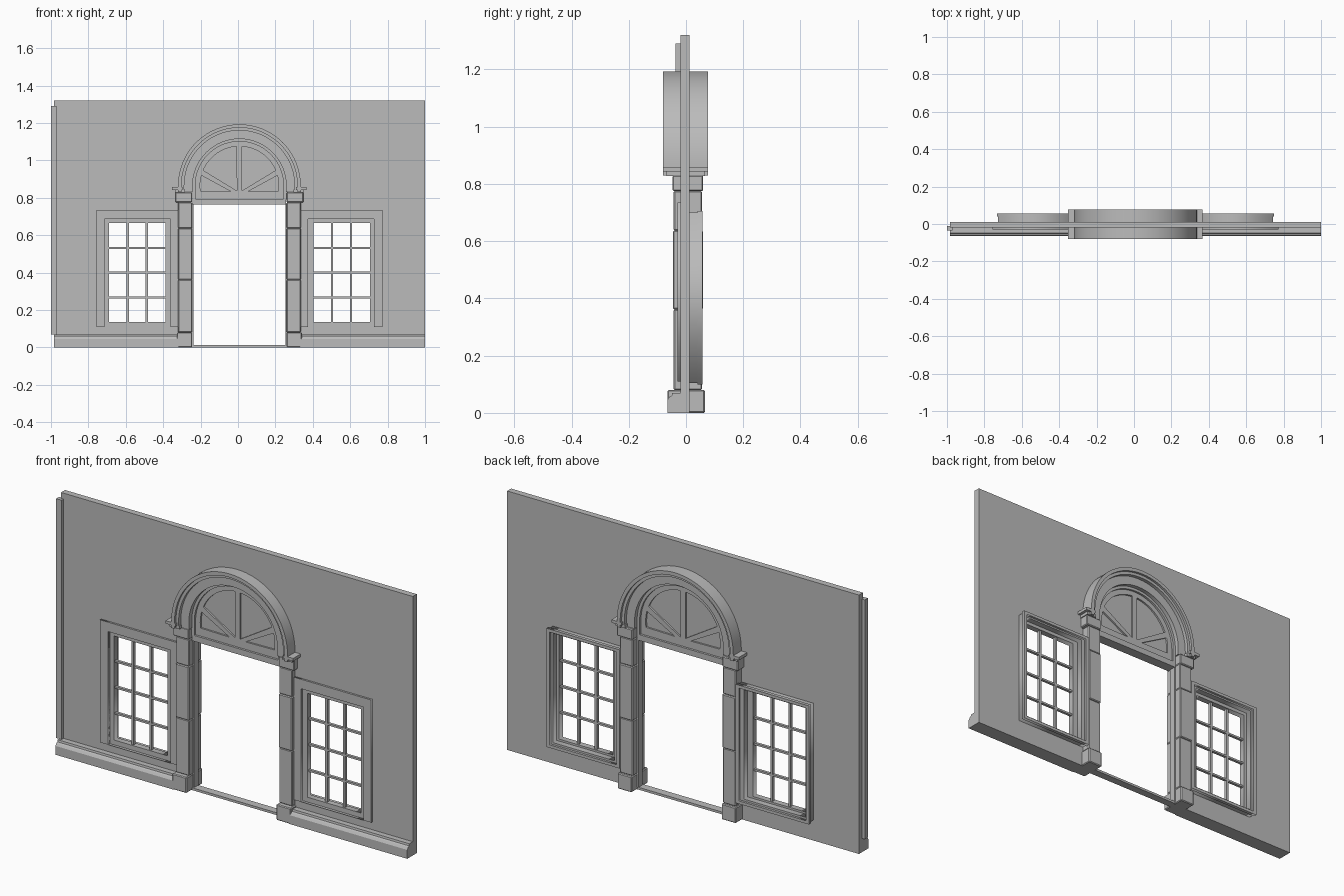
import bpy, bmesh, math
from mathutils import Matrix

cube = bpy.data.objects.get("Cube")
if cube:
    bpy.data.objects.remove(cube, do_unlink=True)

stone = bpy.data.materials.new("plain grey")
stone.use_nodes = True
GREY = (0.5, 0.5, 0.5, 1)
stone.diffuse_color = GREY
stone.node_tree.nodes["Principled BSDF"].inputs["Base Color"].default_value = GREY

CX = 0.0075      # centre line of the doorway
SPRING = 0.865   # height where the arch starts


def finish(name, bm, bevel=0):
    bmesh.ops.remove_doubles(bm, verts=bm.verts, dist=1e-5)
    bmesh.ops.recalc_face_normals(bm, faces=bm.faces)
    mesh = bpy.data.meshes.new(name)
    bm.to_mesh(mesh)
    bm.free()
    mesh.materials.clear()
    mesh.materials.append(stone)
    obj = bpy.data.objects.new(name, mesh)
    bpy.context.collection.objects.link(obj)
    if bevel:
        mod = obj.modifiers.new("bevel", "BEVEL")
        mod.width = bevel
        mod.segments = 1
    return obj


def box(name, x, y, z, bevel=0):
    bm = bmesh.new()
    size = [b - a for a, b in (x, y, z)]
    mid = [(a + b) / 2 for a, b in (x, y, z)]
    bmesh.ops.create_cube(bm, size=1, matrix=Matrix.Translation(mid) @ Matrix.Diagonal((*size, 1)))
    return finish(name, bm, bevel)


def plate(name, outlines, y0, y1):
    """Solid plate from x,z outlines; inner outlines become holes."""
    curve = bpy.data.curves.new(name, "CURVE")
    curve.dimensions = "2D"
    curve.fill_mode = "BOTH"
    curve.extrude = (y1 - y0) / 2
    for pts in outlines:
        spline = curve.splines.new("POLY")
        spline.points.add(len(pts) - 1)
        for p, (x, z) in zip(spline.points, pts):
            p.co = (x, z, 0, 1)
        spline.use_cyclic_u = True
    temp = bpy.data.objects.new(name, curve)
    bpy.context.collection.objects.link(temp)
    graph = bpy.context.evaluated_depsgraph_get()
    mesh = bpy.data.meshes.new_from_object(temp.evaluated_get(graph))
    bm = bmesh.new()
    bm.from_mesh(mesh)
    bm.transform(Matrix.Translation((0, (y0 + y1) / 2, 0)) @ Matrix.Rotation(math.pi / 2, 4, "X"))
    bpy.data.objects.remove(temp)
    bpy.data.curves.remove(curve)
    bpy.data.meshes.remove(mesh)
    return finish(name, bm)


def prism(name, profile, x0, x1):
    """Run a y,z profile along x."""
    bm = bmesh.new()
    ends = [[bm.verts.new((x, y, z)) for y, z in profile] for x in (x0, x1)]
    for end in ends:
        bm.faces.new(end)
    n = len(profile)
    for i in range(n):
        j = (i + 1) % n
        bm.faces.new((ends[0][i], ends[0][j], ends[1][j], ends[1][i]))
    return finish(name, bm)


def arc(r, a0=0, a1=180, steps=40):
    angles = [math.radians(a0 + (a1 - a0) * i / steps) for i in range(steps + 1)]
    return [(CX + r * math.cos(a), SPRING + r * math.sin(a)) for a in angles]


def arched(r, foot):
    return [(CX + r, foot)] + arc(r) + [(CX - r, foot)]


def band(r_in, r_out, foot):
    return [arched(r_out, foot) + arched(r_in, foot)[::-1]]


def rect(x0, x1, z0, z1):
    return [(x0, z0), (x1, z0), (x1, z1), (x0, z1)]


def side_rect(s, x0, x1, z0, z1):
    return rect(*sorted((CX + s * x0, CX + s * x1)), z0, z1)


# Wall with an arched doorway and two window openings
door_edge = [(CX - 0.255, 0)] + arc(0.255)[::-1] + [(CX + 0.255, 0)]
wall = [(-0.984, 0)] + door_edge + [(1, 0), (1, 1.32), (-0.984, 1.32)]
holes = [side_rect(s, 0.365, 0.72, 0.11, 0.69) for s in (-1, 1)]
plate("wall", [wall] + holes, -0.02, 0.012)
box("corner_strip", (-1, -0.97), (-0.036, -0.012), (0.07, 1.29))

# Arch mouldings, stepping outward on both faces
plate("arch_inner_band", band(0.25, 0.3, 0.83), -0.05, 0.047)
plate("arch_middle_band", band(0.295, 0.317, 0.83), -0.068, 0.065)
plate("arch_outer_band", band(0.31, 0.328, 0.83), -0.08, 0.077)

# Fanlight: thin pane behind a frame with spokes
plate("fanlight_pane", [arched(0.25, 0.766)], -0.006, 0.006)
panels = []
for s in (-1, 1):
    upper = [(0.014, 0.838)] + [(x - CX, z) for x, z in arc(0.21, 23, 86, 16)]
    lower = [(0.045, 0.833)] + [(x - CX, z) for x, z in arc(0.21, -8, 15, 6)]
    panels += [[(CX + s * x, z) for x, z in p] for p in (upper, lower)]
plate("fanlight_frame", [arched(0.24, 0.79)] + panels, -0.015, 0.015)
plate("fanlight_rim", band(0.236, 0.252, 0.79), -0.026, 0.026)
box("door_head", (CX - 0.25, CX + 0.25), (-0.026, 0.026), (0.765, 0.795))
box("threshold", (CX - 0.255, CX + 0.255), (-0.02, 0.02), (0, 0.012))

# Stone blocks of the pilasters: z range, y range, extra width
blocks = [
    ("plinth", 0, 0.08, -0.065, 0.066, 0.006),
    ("lower_block", 0.08, 0.362, -0.043, 0.056, 0),
    ("middle_block", 0.362, 0.637, -0.046, 0.06, 0),
    ("upper_block", 0.637, 0.775, -0.043, 0.056, 0),
    ("impost", 0.775, 0.83, -0.047, 0.06, 0.014),
]
baseboard = [(-0.015, 0), (-0.065, 0), (-0.065, 0.045), (-0.058, 0.056),
             (-0.05, 0.06), (-0.048, 0.07), (-0.015, 0.07)]

for side, s in (("right", -1), ("left", 1)):
    def span(a, b):
        return sorted((CX + s * a, CX + s * b))

    for part, z0, z1, y0, y1, extra in blocks:
        box(f"{side}_{part}", span(0.253, 0.328 + extra), (y0, y1), (z0, z1), 0.004)
    box(f"{side}_door_jamb", span(0.246, 0.256), (-0.012, 0.022), (0.012, 0.77))

    # Stepped moulding ends under the arch
    box(f"{side}_arch_foot", span(0.303, 0.36), (-0.08, 0.077), (0.843, 0.858))
    box(f"{side}_arch_foot_base", span(0.29, 0.345), (-0.068, 0.066), (0.828, 0.845))

    # Baseboard on the front
    prism(f"{side}_baseboard", baseboard, *span(0.325, 0.9925 if s > 0 else 0.9915))

    # Window casings on both faces
    opening = side_rect(s, 0.37, 0.718, 0.113, 0.687)
    plate(f"{side}_front_casing", [side_rect(s, 0.326, 0.765, 0.11, 0.735),
                                   side_rect(s, 0.368, 0.72, 0.1105, 0.687)], -0.03, -0.015)
    plate(f"{side}_back_casing", [side_rect(s, 0.33, 0.735, 0.105, 0.7),
                                  side_rect(s, 0.365, 0.712, 0.125, 0.682)], 0.008, 0.045)
    plate(f"{side}_back_casing_lip", [side_rect(s, 0.328, 0.74, 0.1, 0.705),
                                      side_rect(s, 0.345, 0.723, 0.115, 0.69)], 0.04, 0.057)

    # Sash frame and glazing bars
    plate(f"{side}_sash", [side_rect(s, 0.362, 0.722, 0.108, 0.692),
                           side_rect(s, 0.395, 0.697, 0.135, 0.665)], -0.015, 0.015)
    for i in (1, 2):
        x = 0.395 + 0.302 * i / 3
        box(f"{side}_upright_bar_{i}", span(x - 0.006, x + 0.006), (-0.008, 0.008), (0.13, 0.67))
    for i in (1, 2, 3):
        z = 0.135 + 0.53 * i / 4
        box(f"{side}_cross_bar_{i}", span(0.39, 0.7), (-0.007, 0.007), (z - 0.005, z + 0.005))

# Smooth the curved mouldings, keeping edges sharp
bpy.ops.object.select_all(action="DESELECT")
for obj in bpy.data.objects:
    if obj.type == "MESH" and obj.name.startswith(("arch", "fanlight", "wall")):
        obj.select_set(True)
        bpy.context.view_layer.objects.active = obj
bpy.ops.object.shade_smooth_by_angle(angle=math.radians(30))
